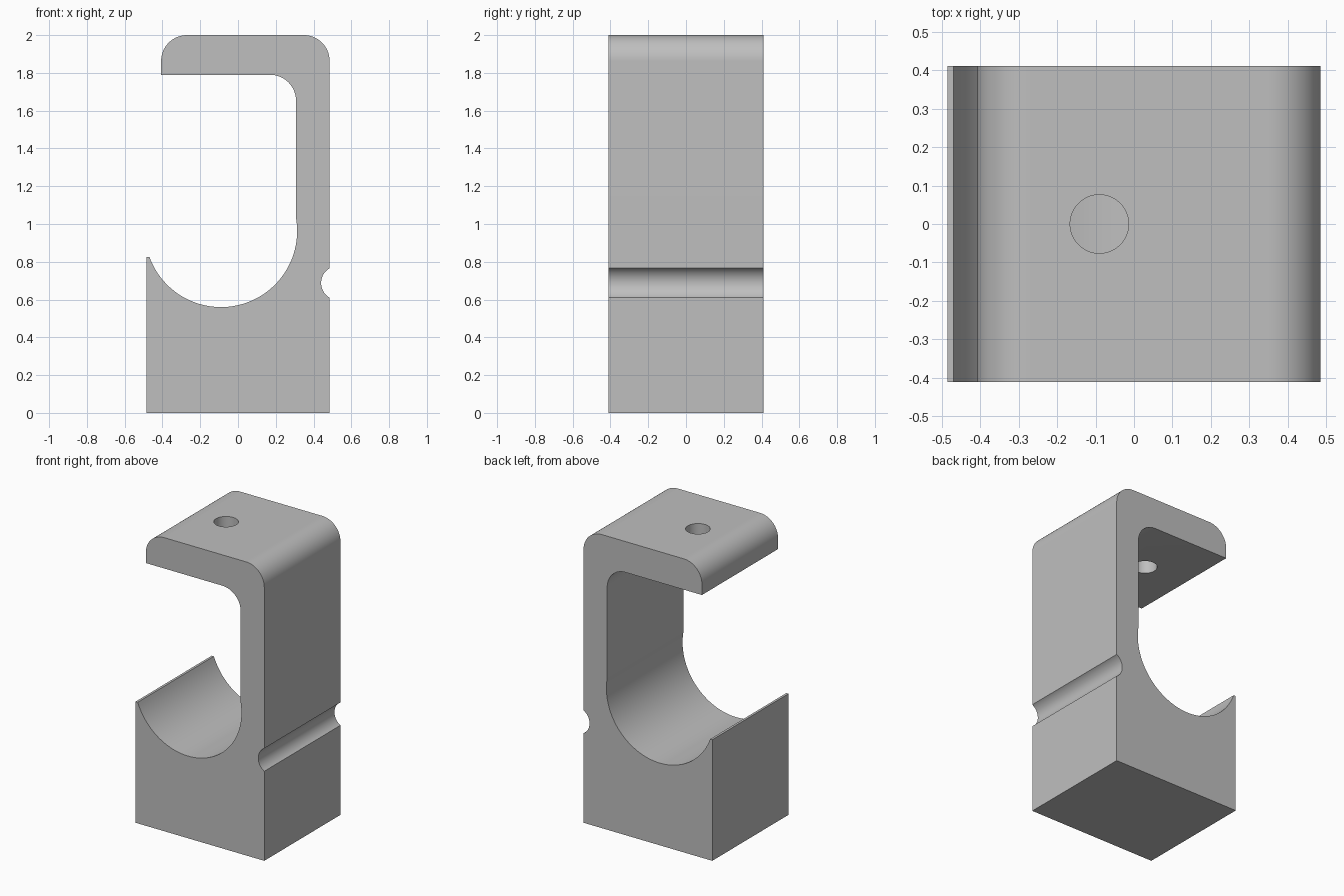
import bpy, bmesh
from math import sin, cos, radians, atan2, degrees
from mathutils import Vector

cube = bpy.data.objects.get("Cube")
if cube:
    bpy.data.objects.remove(cube, do_unlink=True)

# Main sizes
HALF_W, HALF_D, TOP = 0.485, 0.41, 2.0
FILLET = 0.137
ARM_TIP, ARM_UNDER, WALL_IN = -0.407, 1.79, 0.307
CRADLE = (-0.09, 0.963, 0.403)
GROOVE = (0.53, 0.688, 0.09)
LIP = 0.825


def arc(cx, cz, r, start, end, steps):
    """Points on an arc, angles in degrees."""
    angles = [radians(start + (end - start) * i / steps) for i in range(steps + 1)]
    return [(cx + r * cos(a), cz + r * sin(a)) for a in angles]


def angle_at_x(circle, x, side):
    """Angle where a circle crosses a vertical line, above (1) or below (-1)."""
    dx = x - circle[0]
    return degrees(atan2(side * (circle[2] ** 2 - dx ** 2) ** 0.5, dx))


def angle_at_z(circle, z):
    """Angle where a circle crosses a level line on its left side."""
    dz = z - circle[1]
    return degrees(atan2(dz, -(circle[2] ** 2 - dz ** 2) ** 0.5))


# Side profile, counter-clockwise from the lower left corner
profile = [(-HALF_W, 0), (HALF_W, 0)]
low = angle_at_x(GROOVE, HALF_W, -1) % 360
high = angle_at_x(GROOVE, HALF_W, 1)
profile += arc(*GROOVE, low, high, 24)
profile += arc(HALF_W - FILLET, TOP - FILLET, FILLET, 0, 90, 24)
profile += arc(ARM_TIP + FILLET, TOP - FILLET, FILLET, 90, 180, 24)
profile += [(ARM_TIP, ARM_UNDER)]
profile += arc(WALL_IN - FILLET, ARM_UNDER - FILLET, FILLET, 90, 0, 24)
profile += arc(*CRADLE, angle_at_x(CRADLE, WALL_IN, 1), angle_at_z(CRADLE, LIP), 56)
profile += [(-HALF_W, LIP)]

# Bracket body, extruded front to back
bm = bmesh.new()
face = bm.faces.new([bm.verts.new((x, -HALF_D, z)) for x, z in profile])
extruded = bmesh.ops.extrude_face_region(bm, geom=[face])["geom"]
bmesh.ops.translate(bm, vec=Vector((0, 2 * HALF_D, 0)),
                    verts=[v for v in extruded if isinstance(v, bmesh.types.BMVert)])
bmesh.ops.recalc_face_normals(bm, faces=bm.faces)
mesh = bpy.data.meshes.new("hook_bracket")
bm.to_mesh(mesh)
bm.free()
bracket = bpy.data.objects.new("hook_bracket", mesh)
bpy.context.collection.objects.link(bracket)

# Grey material
grey = bpy.data.materials.new("plain grey")
grey.use_nodes = True
colour = (0.52, 0.52, 0.52, 1)
grey.diffuse_color = colour
grey.node_tree.nodes["Principled BSDF"].inputs["Base Color"].default_value = colour
mesh.materials.append(grey)

# Screw hole through the upper arm
bpy.ops.mesh.primitive_cylinder_add(vertices=64, radius=0.076, depth=0.5,
                                    location=(CRADLE[0], 0, 1.9))
cutter = bpy.context.object
cutter.name = "screw_hole_cutter"
cutter.data.materials.append(grey)
cutter.hide_render = True
cutter.display_type = "WIRE"

hole = bracket.modifiers.new("screw_hole", "BOOLEAN")
hole.operation = "DIFFERENCE"
hole.solver = "EXACT"
hole.object = cutter
bpy.ops.object.select_all(action="DESELECT")
bracket.select_set(True)
bpy.context.view_layer.objects.active = bracket
bpy.ops.object.modifier_apply(modifier=hole.name)
bpy.data.objects.remove(cutter, do_unlink=True)

# Smooth curves, crisp corners
bpy.ops.object.shade_smooth_by_angle(angle=radians(8))
